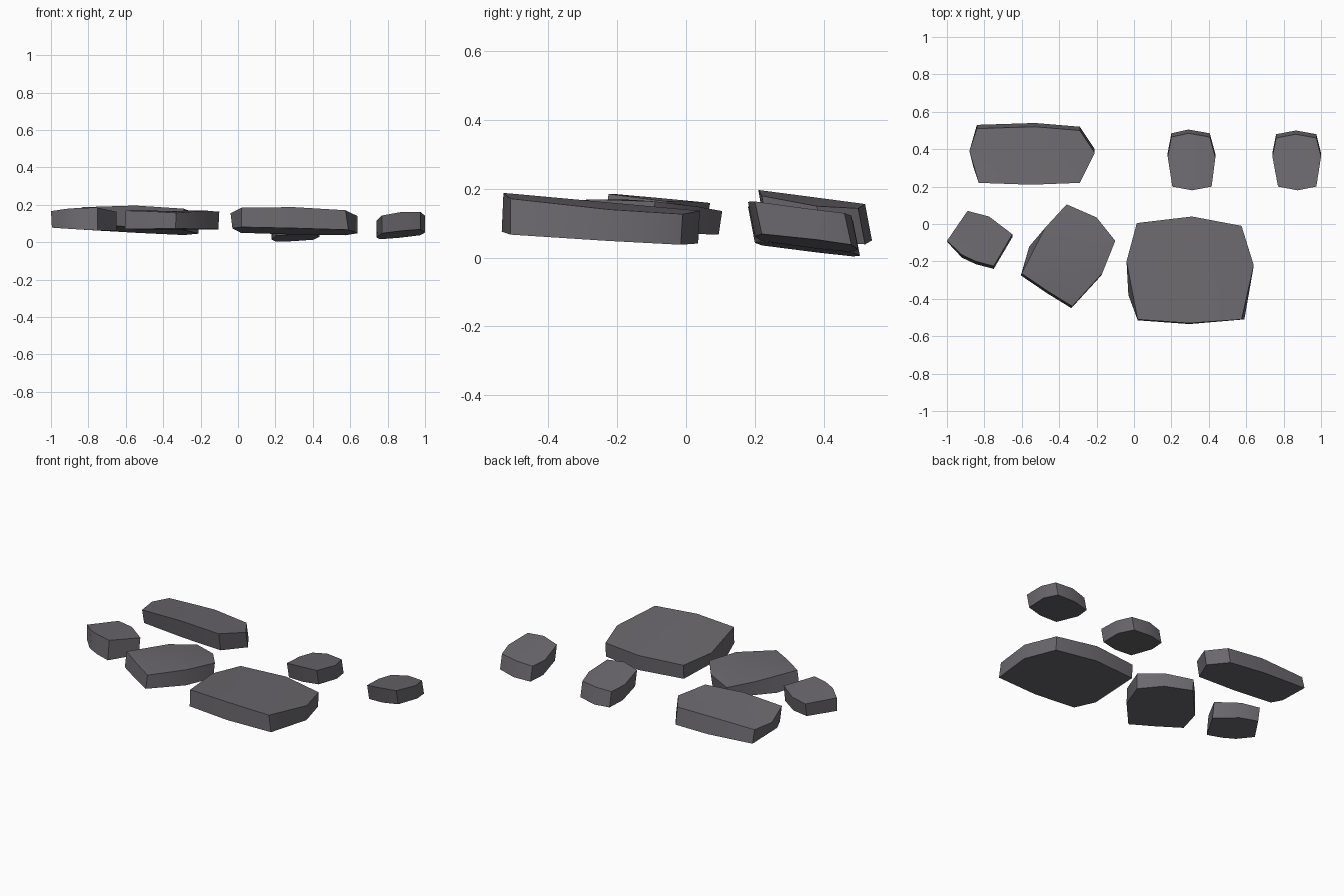
import bpy, bmesh, math

if "Cube" in bpy.data.objects:
    bpy.data.objects.remove(bpy.data.objects["Cube"])

stone_mat = bpy.data.materials.new("dark_grey_stone")
stone_mat.diffuse_color = (0.15, 0.14, 0.156, 1)
stone_mat.use_nodes = True
stone_mat.node_tree.nodes["Principled BSDF"].inputs["Base Color"].default_value = stone_mat.diffuse_color


def stone(name, outline, top, bottom, drop=(0.02, 0), shift=(0, 0), tweak=None):
    """Tilted slab. top / bottom = (height at centre, x slope, y slope);
    drop = how much the top falls at the x and y ends; shift moves the base."""
    xs, ys = [p[0] for p in outline], [p[1] for p in outline]
    cx, cy = (min(xs) + max(xs)) / 2, (min(ys) + max(ys)) / 2
    hx, hy = (max(xs) - min(xs)) / 2, (max(ys) - min(ys)) / 2

    def top_z(x, y):
        u, v = (x - cx) / hx, (y - cy) / hy
        return top[0] + top[1] * (x - cx) + top[2] * (y - cy) - drop[0] * u * u - drop[1] * v * v

    def low_z(x, y):
        return bottom[0] + bottom[1] * (x - cx) + bottom[2] * (y - cy)

    base = [(x + shift[0], y + shift[1]) for x, y in outline]
    for i, p in (tweak or {}).items():
        base[i] = p
    bm = bmesh.new()
    up = [bm.verts.new((x, y, top_z(x, y))) for x, y in outline]
    lo = [bm.verts.new((x, y, low_z(x, y))) for x, y in base]
    mid = bm.verts.new((cx, cy, top_z(cx, cy)))
    n = len(up)
    for i in range(n):
        j = (i + 1) % n
        bm.faces.new((up[i], up[j], mid))
        bm.faces.new((up[i], lo[i], lo[j], up[j]))
    bm.faces.new(lo)
    bmesh.ops.recalc_face_normals(bm, faces=bm.faces[:])
    me = bpy.data.meshes.new(name)
    bm.to_mesh(me)
    bm.free()
    me.materials.append(stone_mat)
    ob = bpy.data.objects.new(name, me)
    bpy.context.collection.objects.link(ob)
    bpy.ops.object.select_all(action='DESELECT')
    ob.select_set(True)
    bpy.context.view_layer.objects.active = ob
    bpy.ops.object.shade_smooth_by_angle(angle=math.radians(30))


# Long slab at the back left
stone("long_stone",
      [(-.88, .39), (-.84, .51), (-.53, .52), (-.29, .50), (-.21, .38), (-.29, .22), (-.55, .21), (-.83, .22)],
      (.176, -.02, -.13), (.068, -.055, -.10), (.018, 0), (0, .02), {0: (-.86, .31)})

# Two small stones at the back right
stone("small_stone_middle",
      [(.18, .36), (.20, .465), (.29, .485), (.405, .465), (.435, .355), (.415, .20), (.31, .18), (.205, .20)],
      (.128, .05, -.13), (.027, .05, -.12), (.012, 0), (0, .02))
stone("small_stone_right",
      [(.74, .36), (.76, .46), (.865, .48), (.975, .46), (1, .36), (.975, .20), (.875, .18), (.77, .20)],
      (.142, .1, -.13), (.045, .1, -.12), (.01, 0), (0, .02))

# Large slab at the front right
stone("large_stone",
      [(-.04, -.20), (.015, .005), (.31, .04), (.575, -.01), (.64, -.22), (.575, -.51), (.295, -.53), (.02, -.51)],
      (.162, -.025, -.09), (.058, -.025, -.06), (.012, 0), (0, -.005), {0: (-.03, -.38), 5: (.59, -.51)})

# Medium slab in the front middle
stone("medium_stone",
      [(-.60, -.265), (-.475, -.02), (-.36, .105), (-.20, .035), (-.10, -.09), (-.17, -.265), (-.33, -.44), (-.46, -.36)],
      (.168, .0, -.04), (.07, .0, -.01), (0, .022), (-.005, -.01), {1: (-.56, -.12)})

# Small stone at the far left
stone("small_stone_left",
      [(-1, -.09), (-.89, .07), (-.775, .04), (-.65, -.055), (-.75, -.225), (-.845, -.20), (-.92, -.165)],
      (.173, .0, -.09), (.07, -.05, .02), (.008, 0), (0, -.015), {0: (-.995, -.10)})
